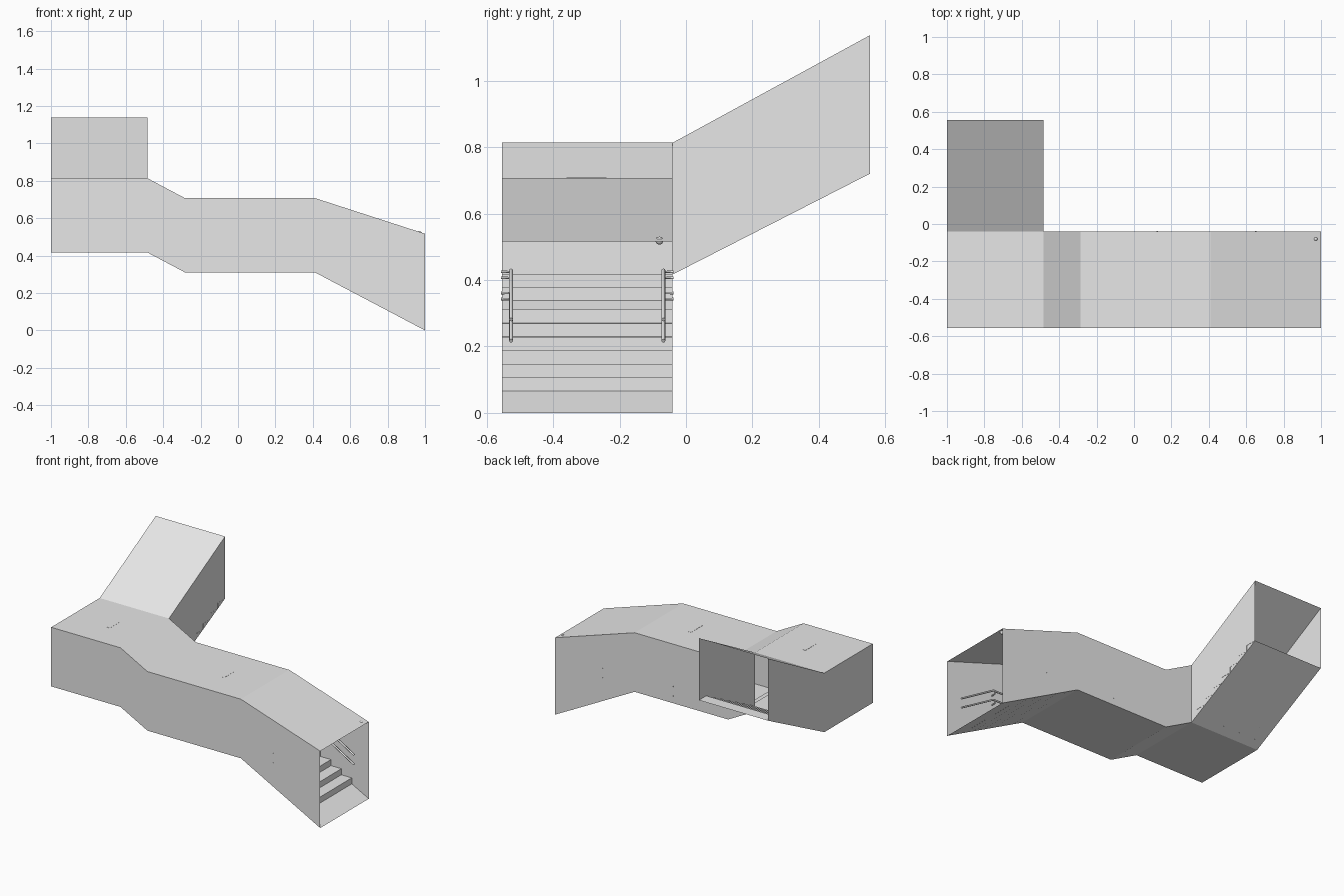
import bpy, bmesh, math
from mathutils import Vector

if "Cube" in bpy.data.objects:
    bpy.data.objects.remove(bpy.data.objects["Cube"])

grey = bpy.data.materials.new("light grey")
grey.diffuse_color = (0.8, 0.8, 0.8, 1)
grey.use_nodes = True
grey.node_tree.nodes["Principled BSDF"].inputs["Base Color"].default_value = grey.diffuse_color

X0, X1, XE = -1.0, -0.485, 1.0         # wing left, wing right, lower entrance
Y0, Y1, YE = -0.555, -0.04, 0.555      # front wall, back wall, upper entrance


def add(name, bm):
    bmesh.ops.remove_doubles(bm, verts=bm.verts, dist=1e-5)
    me = bpy.data.meshes.new(name)
    bm.to_mesh(me)
    bm.free()
    ob = bpy.data.objects.new(name, me)
    me.materials.append(grey)
    bpy.context.collection.objects.link(ob)
    return ob


def poly(name, pts):
    bm = bmesh.new()
    bm.faces.new([bm.verts.new(p) for p in pts])
    return add(name, bm)


def strip(name, profile, axis, a, b):
    """Sweep a (run, z) profile across the other horizontal axis from a to b."""
    def point(r, z, w):
        return (r, w, z) if axis == "x" else (w, r, z)
    bm = bmesh.new()
    rows = [[bm.verts.new(point(r, z, w)) for r, z in profile] for w in (a, b)]
    for i in range(len(profile) - 1):
        bm.faces.new((rows[0][i], rows[0][i + 1], rows[1][i + 1], rows[1][i]))
    return add(name, bm)


def steps(name, axis, start, z0, run, rise, count, a, b):
    """Risers and treads climbing from (start, z0)."""
    pts = [(start, z0)]
    for i in range(count):
        pts += [(start + run * i, z0 + rise * (i + 1)),
                (start + run * (i + 1), z0 + rise * (i + 1))]
    strip(name, pts, axis, a, b)


def box(name, centre, size):
    bm = bmesh.new()
    bmesh.ops.create_cube(bm, size=1)
    for v in bm.verts:
        v.co = Vector(centre) + Vector([c * s for c, s in zip(v.co, size)])
    return add(name, bm)


def tube(name, pts, radius):
    cu = bpy.data.curves.new(name, "CURVE")
    cu.dimensions = "3D"
    cu.bevel_depth = radius
    cu.bevel_resolution = 2
    cu.use_fill_caps = True
    sp = cu.splines.new("POLY")
    sp.points.add(len(pts) - 1)
    for p, co in zip(sp.points, pts):
        p.co = (*co, 1)
    cu.materials.append(grey)
    ob = bpy.data.objects.new(name, cu)
    bpy.context.collection.objects.link(ob)


# Corridor shell: floor, ceiling and walls follow the same side profile
floor = [(X0, 0.417), (X1, 0.417), (-0.285, 0.311), (0.41, 0.311), (XE, 0)]
roof = [(X0, 0.814), (X1, 0.814), (-0.285, 0.708), (0.41, 0.708), (XE, 0.517)]
strip("corridor_floor", floor, "x", Y0, Y1)
strip("corridor_ceiling", roof, "x", Y0, Y1)
poly("front_wall", [(x, Y0, z) for x, z in floor + roof[::-1]])
poly("back_wall", [(x, Y1, z) for x, z in floor[1:] + roof[:0:-1]])

# Upper wing shell, climbing to the back
wing_floor = [(Y1, 0.417), (YE, 0.721)]
wing_roof = [(Y1, 0.814), (YE, 1.138)]
strip("wing_floor", wing_floor, "y", X0, X1)
strip("wing_ceiling", wing_roof, "y", X0, X1)
poly("wing_inner_wall", [(X1, y, z) for y, z in wing_floor + wing_roof[::-1]])
poly("wing_outer_wall", [(X0, y, z) for y, z in
     [(Y0, 0.417)] + wing_floor + wing_roof[::-1] + [(Y0, 0.814)]])

# Three flights of stairs
steps("lower_stairs", "x", 0.874, 0.066, -0.0773, 0.0408, 6, Y0, Y1)
steps("middle_stairs", "x", -0.337, 0.339, -0.074, 0.039, 2, Y0, Y1)
steps("upper_stairs", "y", 0.013, 0.444, 0.0774, 0.0396, 7, X0, X1 + 0.001)

# Double handrails on both walls, with brackets into the wall
for side, wall, out in (("front", Y0, 1), ("back", Y1, -1)):
    y = wall + out * 0.028
    for level, z in (("upper", 0.429), ("lower", 0.365)):
        tube(f"{side}_{level}_handrail",
             [(0.91, y, z - 0.148), (0.66, y, z), (0.1, y, z)], 0.006)
        for i, x in enumerate((0.65, 0.16 if out > 0 else 0.125)):
            zb = z - (0.022 if i == 0 else 0.004)
            tube(f"{side}_{level}_bracket_{i + 1}",
                 [(x, wall - out * 0.002, zb), (x, y, zb), (x, y, z)], 0.004)

# Ceiling lamps
for i, (x, z) in enumerate(((-0.71, 0.81), (0.14, 0.704))):
    box(f"ceiling_lamp_{i + 1}", (x, -0.3, z), (0.02, 0.12, 0.01))

# Small ceiling domes near the ends of the corridor
for i, (x, z) in enumerate(((-0.987, 0.8), (0.97, 0.519))):
    bm = bmesh.new()
    bmesh.ops.create_uvsphere(bm, u_segments=16, v_segments=8, radius=0.012)
    for v in bm.verts:
        v.co += Vector((x, -0.08, z))
    ob = add(f"ceiling_dome_{i + 1}", bm)
    for p in ob.data.polygons:
        p.use_smooth = True
